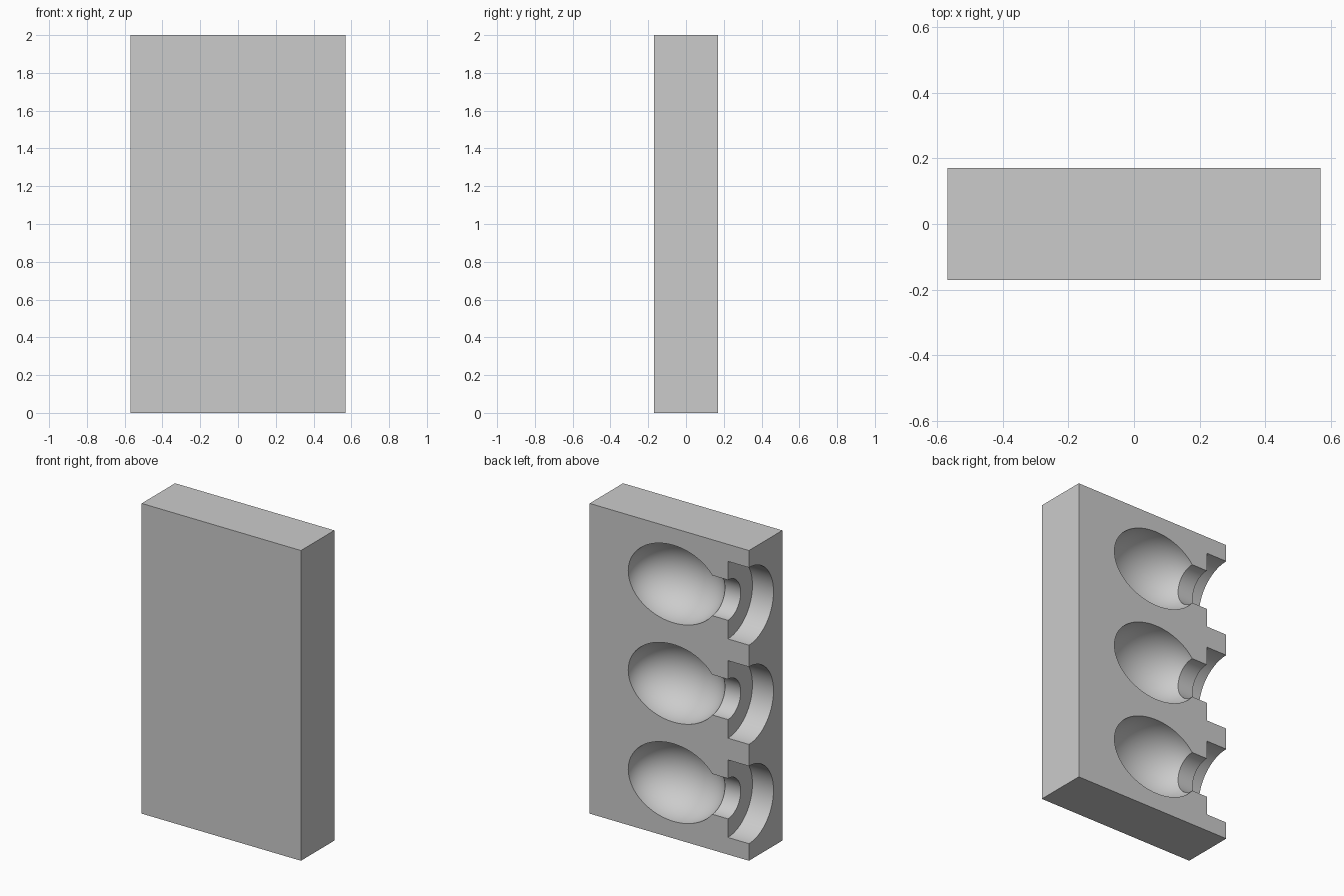
import bpy, bmesh, math
from mathutils import Matrix, Vector

if "Cube" in bpy.data.objects:
    bpy.data.objects.remove(bpy.data.objects["Cube"], do_unlink=True)

WIDTH, DEPTH, HEIGHT = 1.136, 0.34, 2.0
PITCH = 0.64                      # spacing of the cavities
BOWL_X, BOWL_A, BOWL_R = -0.03, 0.323, 0.25
NECK_R, MOUTH_X, MOUTH_R = 0.13, -0.418, 0.25
SEGMENTS, BOWL_STEPS = 96, 40

grey = bpy.data.materials.new("plain grey")
grey.use_nodes = True
colour = (0.6, 0.6, 0.6, 1.0)
grey.diffuse_color = colour
grey.node_tree.nodes["Principled BSDF"].inputs["Base Color"].default_value = colour


def add_object(name, bm):
    mesh = bpy.data.meshes.new(name)
    bmesh.ops.recalc_face_normals(bm, faces=bm.faces)
    bm.to_mesh(mesh)
    bm.free()
    mesh.materials.append(grey)
    obj = bpy.data.objects.new(name, mesh)
    bpy.context.collection.objects.link(obj)
    return obj


def cavity_cutter(z):
    """Ellipsoid bowl, narrow neck and wide mouth, turned about the x axis."""
    end = math.pi - math.asin(NECK_R / BOWL_R)
    angles = [end * i / BOWL_STEPS for i in range(BOWL_STEPS + 1)]
    profile = [(BOWL_X + BOWL_A * math.cos(t), BOWL_R * math.sin(t)) for t in angles]
    outside = -WIDTH / 2 - 0.1
    profile += [(MOUTH_X, NECK_R), (MOUTH_X, MOUTH_R), (outside, MOUTH_R), (outside, 0)]
    bm = bmesh.new()
    verts = [bm.verts.new((x, 0, r)) for x, r in profile]
    edges = [bm.edges.new(pair) for pair in zip(verts, verts[1:])]
    bmesh.ops.spin(bm, geom=verts + edges, cent=(0, 0, 0), axis=(1, 0, 0),
                   angle=2 * math.pi, steps=SEGMENTS)
    bmesh.ops.remove_doubles(bm, verts=bm.verts, dist=1e-5)
    bmesh.ops.translate(bm, verts=bm.verts, vec=Vector((0, DEPTH / 2, z)))
    cutter = add_object("cavity_cutter", bm)
    cutter.hide_render = True
    return cutter


# Solid block
bm = bmesh.new()
bmesh.ops.create_cube(bm, size=1, matrix=Matrix.Translation((0, 0, HEIGHT / 2))
                      @ Matrix.Diagonal((WIDTH, DEPTH, HEIGHT, 1)))
block = add_object("mould_block", bm)

# Three cavities cut into the back, open to one side
cutters = [cavity_cutter(HEIGHT / 2 + k * PITCH) for k in (-1, 0, 1)]
for cutter in cutters:
    cut = block.modifiers.new("cavity", "BOOLEAN")
    cut.operation = "DIFFERENCE"
    cut.solver = "EXACT"
    cut.object = cutter

# Bake the cuts and drop the cutters
bpy.context.view_layer.update()
graph = bpy.context.evaluated_depsgraph_get()
carved = bpy.data.meshes.new_from_object(block.evaluated_get(graph))
block.modifiers.clear()
block.data = carved
carved.name = "mould_block"
for cutter in cutters:
    bpy.data.objects.remove(cutter, do_unlink=True)

# Smooth cavities, crisp edges
bpy.ops.object.select_all(action="DESELECT")
block.select_set(True)
bpy.context.view_layer.objects.active = block
bpy.ops.object.shade_smooth_by_angle(angle=math.radians(25))
